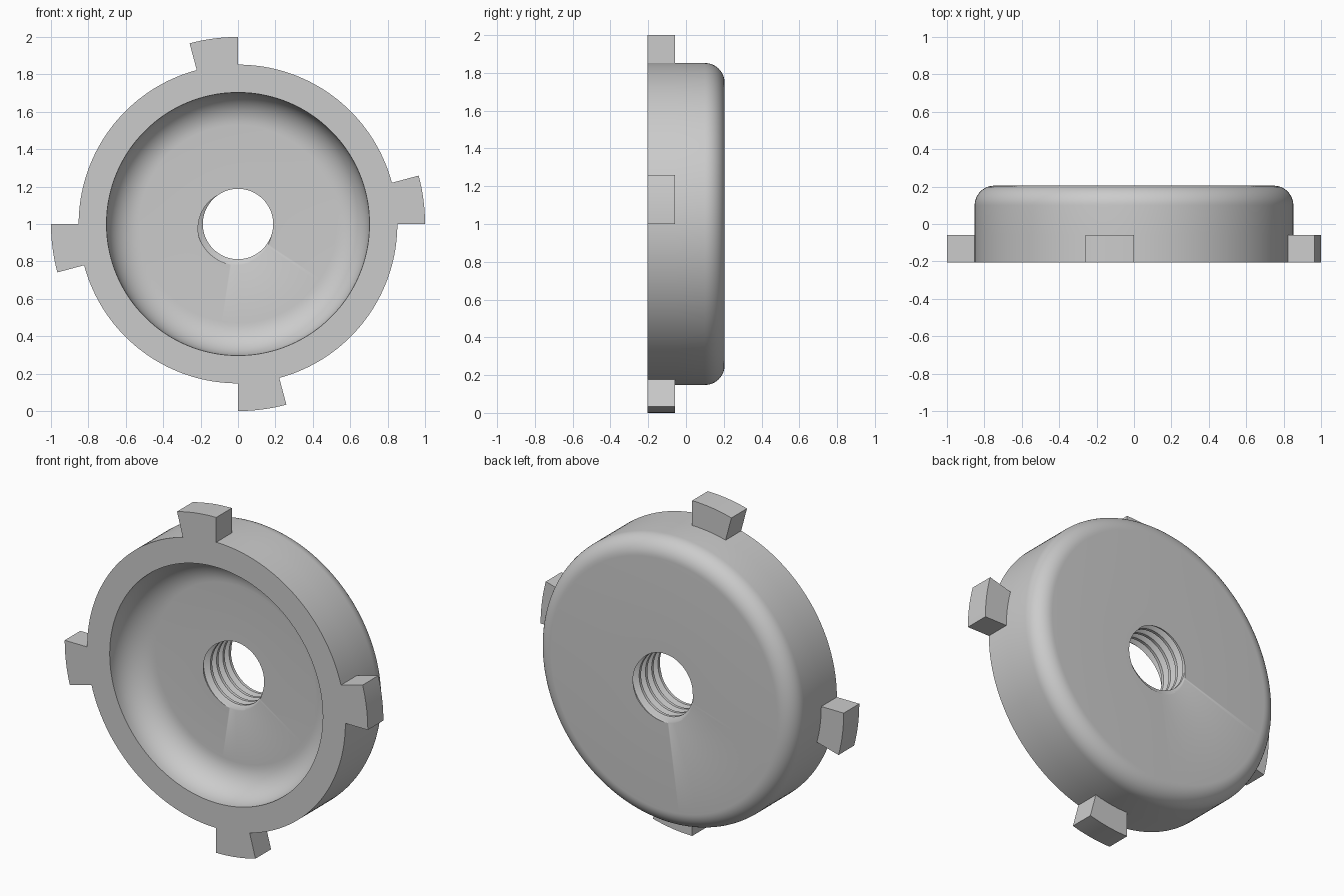
import bpy, bmesh
from math import sin, cos, pi, tau, atan2, hypot, degrees

old = bpy.data.objects.get("Cube")
if old:
    bpy.data.objects.remove(old, do_unlink=True)

# Main dimensions; the cap's axis runs along y at z = 1
COLS = 192
FRONT, BACK = -0.205, 0.205
FLOOR = FRONT + 0.183
BODY_R, CAVITY_R, HOLE_R, LUG_R = 0.852, 0.703, 0.188, 1.0
LUG_BACK = FRONT + 0.147
OUTER_FILLET, INNER_FILLET = 0.105, 0.175
PITCH, THREAD_DEPTH, THREAD_STEPS = 0.059, 0.032, 10


def arc(r, y, radius, start, end, steps=12):
    """Profile arc as (radius, y) points."""
    return [(r + radius * cos(start + (end - start) * i / steps),
             y + radius * sin(start + (end - start) * i / steps))
            for i in range(steps + 1)]


def thread_radius(angle, y):
    """Hole radius of a helical thread with flat crests and roots."""
    phase = ((y - FLOOR) / PITCH + (angle - 1.3 * pi) / tau) % 1
    edge = min(phase, 1 - phase)
    return HOLE_R + THREAD_DEPTH * min(1, max(0, (0.3 - edge) / 0.2))


def thread_column(angle):
    """Thread points from the back face to the cavity floor."""
    turns = int((BACK - FLOOR) / PITCH) + 3
    points = []
    for k in range(turns * THREAD_STEPS, -2 * THREAD_STEPS, -1):
        y = FLOOR + PITCH * (k / THREAD_STEPS - angle / tau)
        y = min(BACK, max(FLOOR, y))
        points.append((thread_radius(angle, y), y))
    return points


# Revolved outline: cavity, rim, outer wall and rounded back edge
outline = arc(CAVITY_R - INNER_FILLET, FLOOR - INNER_FILLET, INNER_FILLET, pi / 2, 0)
outline += [(CAVITY_R, FRONT), (BODY_R, FRONT), (BODY_R, LUG_BACK)]
outline += arc(BODY_R - OUTER_FILLET, BACK - OUTER_FILLET, OUTER_FILLET, 0, pi / 2)

bm = bmesh.new()
columns = []
for i in range(COLS + 1):
    a = tau * i / COLS
    columns.append([bm.verts.new((r * cos(a), y, 1 + r * sin(a)))
                    for r, y in outline + thread_column(a)])
for left, right in zip(columns, columns[1:]):
    n = len(left)
    for j in range(n):
        k = (j + 1) % n
        bm.faces.new((left[j], left[k], right[k], right[j]))
bmesh.ops.remove_doubles(bm, verts=bm.verts[:], dist=0.00005)


# Four locking lugs pulled out of the front band of the outer wall
def on_lug(face):
    c = face.calc_center_median()
    angle = degrees(atan2(c.z - 1, c.x)) % 90
    return hypot(c.x, c.z - 1) > BODY_R - 0.005 and c.y < LUG_BACK and angle < 15


lug_faces = [f for f in bm.faces if on_lug(f)]
result = bmesh.ops.extrude_face_region(bm, geom=lug_faces)
for v in result["geom"]:
    if isinstance(v, bmesh.types.BMVert):
        v.co.x *= LUG_R / BODY_R
        v.co.z = 1 + (v.co.z - 1) * LUG_R / BODY_R
bmesh.ops.delete(bm, geom=[f for f in lug_faces if f.is_valid], context='FACES')
bmesh.ops.recalc_face_normals(bm, faces=bm.faces[:])

mesh = bpy.data.meshes.new("threaded_cap")
bm.to_mesh(mesh)
bm.free()
cap = bpy.data.objects.new("threaded_cap", mesh)
bpy.context.collection.objects.link(cap)

# Plain grey finish
grey = bpy.data.materials.new("light_grey")
grey.use_nodes = True
colour = (0.6, 0.6, 0.6, 1)
grey.diffuse_color = colour
grey.node_tree.nodes["Principled BSDF"].inputs["Base Color"].default_value = colour
mesh.materials.append(grey)

# Smooth curves, crisp machined edges
bpy.ops.object.select_all(action='DESELECT')
cap.select_set(True)
bpy.context.view_layer.objects.active = cap
bpy.ops.object.shade_smooth_by_angle(angle=pi / 6)
